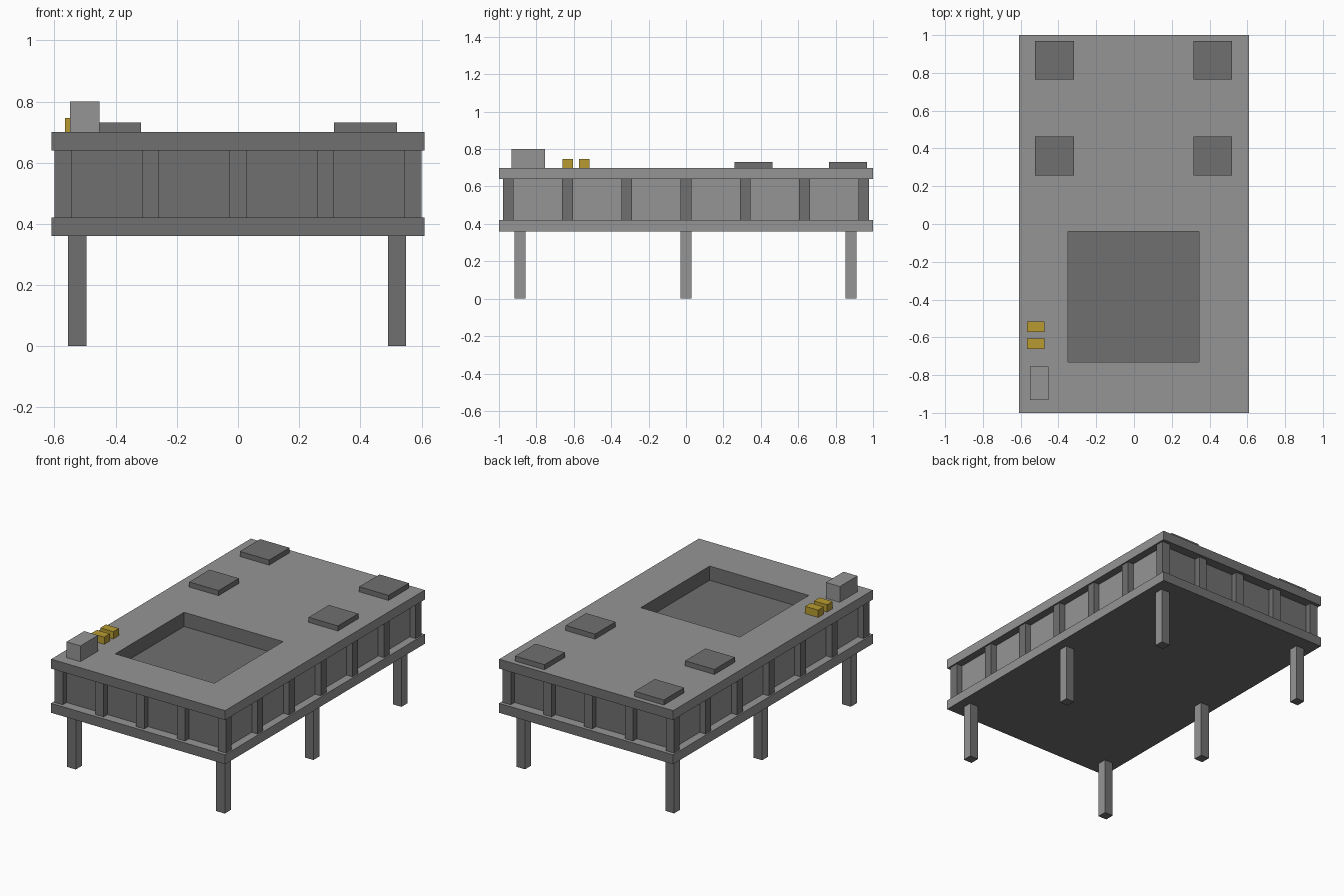
import bpy, bmesh
from mathutils import Vector

if "Cube" in bpy.data.objects:
    bpy.data.objects.remove(bpy.data.objects["Cube"])


def material(name, rgb):
    m = bpy.data.materials.new(name)
    m.diffuse_color = (*rgb, 1)
    m.use_nodes = True
    m.node_tree.nodes["Principled BSDF"].inputs["Base Color"].default_value = m.diffuse_color
    return m


LIGHT = material("light_grey", (0.30, 0.30, 0.30))
DARK = material("dark_grey", (0.16, 0.16, 0.16))
GOLD = material("gold", (0.48, 0.33, 0.032))


def add_box(bm, lo, hi):
    lo, hi = Vector(lo), Vector(hi)
    verts = bmesh.ops.create_cube(bm, size=1)["verts"]
    for v in verts:
        v.co = Vector((lo[i] + (v.co[i] + 0.5) * (hi[i] - lo[i]) for i in range(3)))


def finish(name, bm, mats):
    # With two materials, front, back and underside take the second one
    bm.normal_update()
    if len(mats) > 1:
        for f in bm.faces:
            f.material_index = 1 if abs(f.normal.y) > 0.5 or f.normal.z < -0.5 else 0
    me = bpy.data.meshes.new(name)
    bm.to_mesh(me)
    bm.free()
    for m in mats:
        me.materials.append(m)
    ob = bpy.data.objects.new(name, me)
    bpy.context.collection.objects.link(ob)
    return ob


def box(name, lo, hi, *mats):
    bm = bmesh.new()
    add_box(bm, lo, hi)
    return finish(name, bm, mats)


# Lower slab and recessed side panels
box("lower_slab", (-0.61, -1, 0.36), (0.61, 1, 0.42), LIGHT, DARK)
bm = bmesh.new()
add_box(bm, (-0.56, -0.94, 0.42), (0.56, 0.94, 0.64))
bmesh.ops.delete(bm, geom=[f for f in bm.faces if abs(f.normal.z) > 0.5], context="FACES_ONLY")
finish("side_panels", bm, (LIGHT, DARK))

# Upper slab: a 3x3 grid with the opening left out
xs, ys = (-0.61, -0.35, 0.345, 0.61), (-1, -0.73, -0.04, 1)
bm = bmesh.new()
for z in (0.64, 0.70):
    grid = [[bm.verts.new((x, y, z)) for y in ys] for x in xs]
    for i in range(3):
        for j in range(3):
            if (i, j) != (1, 1):
                q = [grid[i][j], grid[i + 1][j], grid[i + 1][j + 1], grid[i][j + 1]]
                bm.faces.new(q if z > 0.65 else q[::-1])
bmesh.ops.bridge_loops(bm, edges=[e for e in bm.edges if e.is_boundary and
                                  all(abs(v.co.x) > 0.6 or abs(v.co.y) > 0.99 for v in e.verts)])
bmesh.ops.recalc_face_normals(bm, faces=bm.faces)
finish("upper_slab", bm, (LIGHT, DARK))

# Dark basin: open box facing inwards
bm = bmesh.new()
add_box(bm, (-0.35, -0.73, 0.61), (0.345, -0.04, 0.70))
bm.normal_update()
bmesh.ops.delete(bm, geom=[f for f in bm.faces if f.normal.z > 0.5], context="FACES_ONLY")
bmesh.ops.reverse_faces(bm, faces=bm.faces)
finish("basin", bm, (DARK,))

# Posts around the sides
W = 0.0285
front_x = [-0.572 + i * 0.286 for i in range(5)]
side_y = [-0.95 + i * 0.95 / 3 for i in range(7)]
spots = [(x, s * 0.95) for x in front_x for s in (-1, 1)]
spots += [(s * 0.572, y) for y in side_y[1:-1] for s in (-1, 1)]
bm = bmesh.new()
for x, y in spots:
    add_box(bm, (x - W, y - W, 0.42), (x + W, y + W, 0.64))
finish("side_posts", bm, (DARK,))

# Six legs
bm = bmesh.new()
for x in (-0.525, 0.52):
    for y in (-0.888, 0, 0.882):
        add_box(bm, (x - 0.03, y - 0.03, 0), (x + 0.03, y + 0.03, 0.36))
finish("legs", bm, (LIGHT, DARK))

# Four raised pads on top
bm = bmesh.new()
for x in (-0.42, 0.417):
    for y in (0.36, 0.867):
        add_box(bm, (x - 0.103, y - 0.102, 0.70), (x + 0.103, y + 0.102, 0.732))
finish("top_pads", bm, (DARK,))

# Grey block and two gold bars
box("corner_block", (-0.55, -0.932, 0.70), (-0.452, -0.755, 0.80), LIGHT)
for n, y in enumerate((-0.633, -0.543)):
    box(f"gold_bar_{n + 1}", (-0.566, y - 0.028, 0.70), (-0.475, y + 0.028, 0.746), GOLD)
